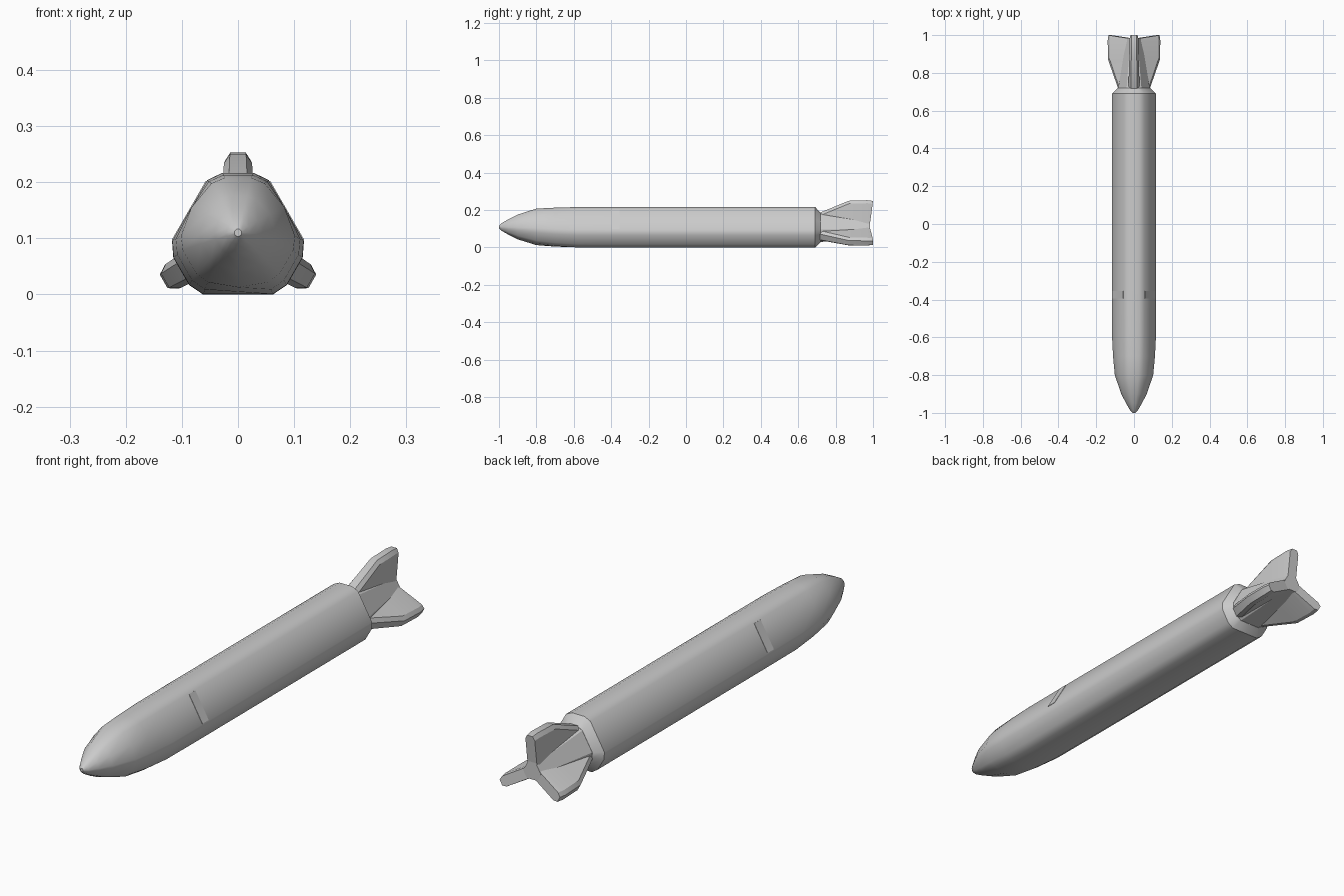
import bpy, bmesh
from math import sin, cos, pi, hypot, radians
from mathutils import Vector

if "Cube" in bpy.data.objects:
    bpy.data.objects.remove(bpy.data.objects["Cube"])

AXIS_Z = 0.0997


def section(y, scale, blend=0.0, zc=AXIS_Z):
    """Rounded three-sided cross-section; blend pulls it towards a circle."""
    ring = []
    for k in range(3):
        a = pi / 2 + k * 2 * pi / 3
        d, t = Vector((cos(a), sin(a))), Vector((-sin(a), cos(a)))
        m = a + pi / 3
        pts = [d * u + t * v for u, v in
               ((.104, -.055), (.117, -.028), (.117, .028), (.104, .055))]
        pts.append(Vector((cos(m), sin(m))) * .0997)
        for p in pts:
            r = p.length
            p = p / r * (r + (.112 - r) * blend) * scale
            ring.append((p.x, y, p.y + zc))
    return ring


def loft(name, rings, angle=40):
    bm = bmesh.new()
    vs = [[bm.verts.new(p) for p in ring] for ring in rings]
    n = len(vs[0])
    for a, b in zip(vs, vs[1:]):
        for i in range(n):
            j = (i + 1) % n
            bm.faces.new((a[i], a[j], b[j], b[i]))
    bm.faces.new(vs[0])
    bm.faces.new(vs[-1])
    bmesh.ops.recalc_face_normals(bm, faces=bm.faces)
    me = bpy.data.meshes.new(name)
    bm.to_mesh(me)
    bm.free()
    ob = bpy.data.objects.new(name, me)
    bpy.context.collection.objects.link(ob)
    bpy.ops.object.select_all(action='DESELECT')
    ob.select_set(True)
    bpy.context.view_layer.objects.active = ob
    bpy.ops.object.shade_smooth_by_angle(angle=radians(angle))
    return ob


# Main casing with rounded nose and chamfered rear shoulder
loft("casing", [
    section(-1.0, .06, 1, .110),
    section(-.985, .19, 1, .110),
    section(-.95, .37, 1, .110),
    section(-.90, .60, .9, .110),
    section(-.80, .89, .6, .108),
    section(-.70, .955, .25, .103),
    section(-.58, .995, 0, .0998),
    section(-.35, 1),
    section(.69, 1),
    section(.72, .72)])

# Tapering tail hub
loft("tail_hub", [section(.715, .72), section(.985, .33)], 25)


# Three tail fins: sections along the length, (y, tip radius, half width, rear skew)
def fin(index):
    a = pi / 2 + index * 2 * pi / 3
    rings = []
    for y, r, w, skew in ((.71, .084, .030, 0), (.87, .150, .025, 0),
                          (.97, .153, .024, 0), (.98, .149, .021, .02)):
        ring = []
        for u, v in ((.01, -w), (r - .016, -w), (r, -w * .58),
                     (r, w * .58), (r - .016, w), (.01, w)):
            ring.append((u * cos(a) - v * sin(a), y + skew * u / r,
                         AXIS_Z + u * sin(a) + v * cos(a)))
        rings.append(ring)
    loft(f"tail_fin_{index + 1}", rings, 25)


for i in range(3):
    fin(i)

# Slim raised bands on the two upper side faces
for side, label in ((1, "right"), (-1, "left")):
    d, t = Vector((cos(pi / 6), .5)), Vector((-.5, cos(pi / 6)))
    rings = []
    for y in (-.395, -.355):
        pts = [d * u + t * v for u, v in
               ((.095, -.06), (.101, -.06), (.101, .06), (.095, .06))]
        rings.append([(side * p.x, y, AXIS_Z + p.y) for p in pts])
    loft(f"side_band_{label}", rings)
